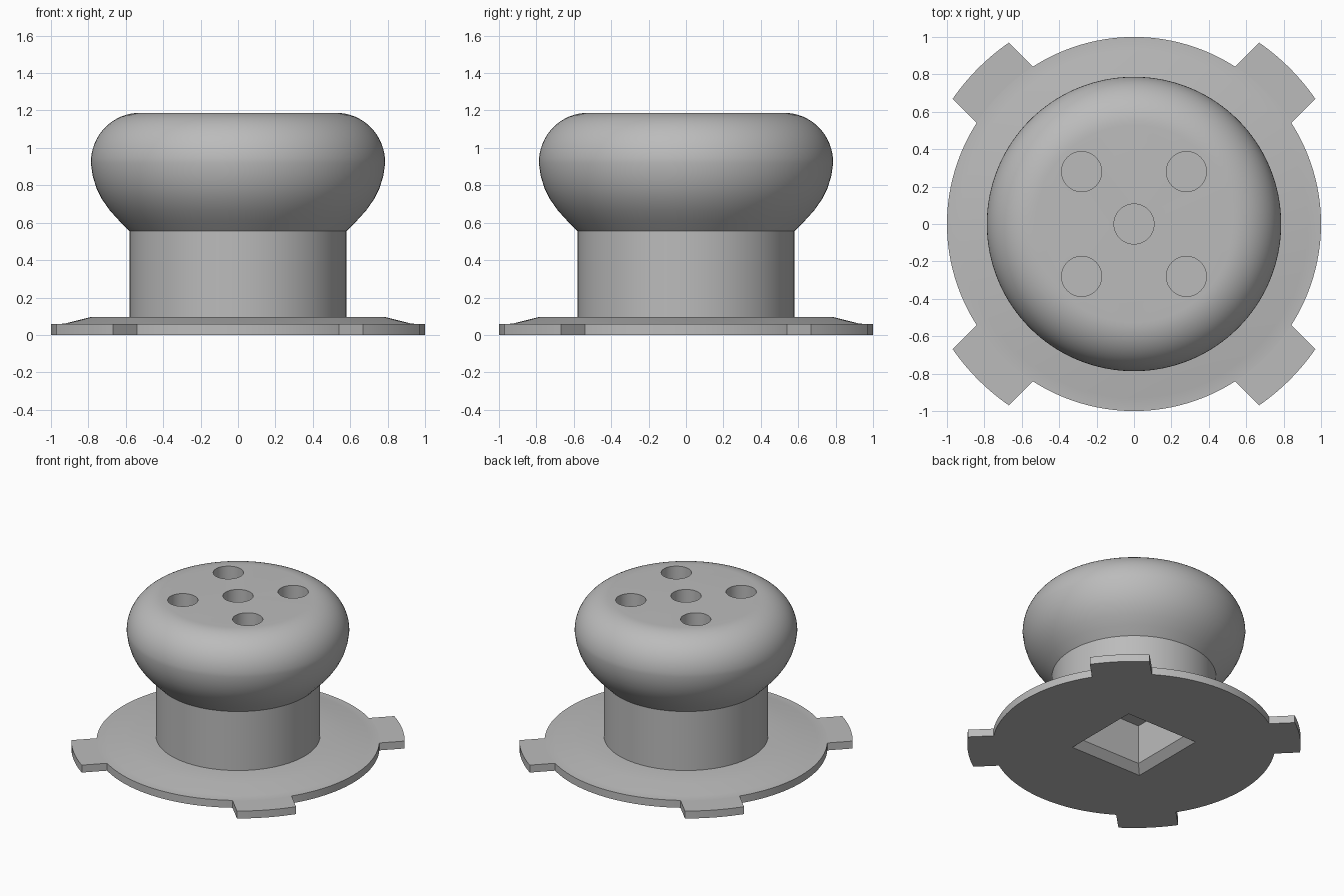
import bpy, bmesh, math

cube = bpy.data.objects.get("Cube")
if cube:
    bpy.data.objects.remove(cube, do_unlink=True)

SEGMENTS = 128

grey = bpy.data.materials.new("plain grey")
grey.use_nodes = True
color = (0.5, 0.5, 0.5, 1)
grey.diffuse_color = color
grey.node_tree.nodes["Principled BSDF"].inputs["Base Color"].default_value = color


def make_object(name, bm):
    bmesh.ops.recalc_face_normals(bm, faces=bm.faces)
    mesh = bpy.data.meshes.new(name)
    bm.to_mesh(mesh)
    bm.free()
    mesh.materials.append(grey)
    obj = bpy.data.objects.new(name, mesh)
    bpy.context.collection.objects.link(obj)
    return obj


def stack(name, rings):
    """Join horizontal rings of points into a closed solid."""
    bm = bmesh.new()
    loops = [[bm.verts.new(p) for p in ring] for ring in rings]
    for low, high in zip(loops, loops[1:]):
        for i in range(len(low)):
            j = (i + 1) % len(low)
            bm.faces.new((low[i], low[j], high[j], high[i]))
    bm.faces.new(loops[0][::-1])
    bm.faces.new(loops[-1])
    return make_object(name, bm)


def lathe(name, profile, center=(0, 0), count=SEGMENTS, turn=0.0):
    angles = [turn + math.tau * i / count for i in range(count)]
    return stack(name, [[(center[0] + r * math.cos(a), center[1] + r * math.sin(a), z)
                         for a in angles] for r, z in profile])


def activate(obj):
    bpy.ops.object.select_all(action='DESELECT')
    obj.select_set(True)
    bpy.context.view_layer.objects.active = obj


def cut(target, cutter):
    cutter.hide_render = True
    mod = target.modifiers.new("cut", 'BOOLEAN')
    mod.operation = 'DIFFERENCE'
    mod.solver = 'EXACT'
    mod.object = cutter
    activate(target)
    bpy.ops.object.modifier_apply(modifier=mod.name)


def smooth(obj, degrees):
    activate(obj)
    bpy.ops.object.shade_smooth_by_angle(angle=math.radians(degrees))


# Flange, post and rounded knob
flange = lathe("flange", [(1, 0), (1, 0.058), (0.93, 0.06), (0.79, 0.095), (0.5, 0.095)])
post = lathe("post", [(0.58, 0.09), (0.58, 0.555)])

knob_profile = [(0.58, 0.555), (0.635, 0.61), (0.685, 0.665), (0.727, 0.725),
                (0.757, 0.785), (0.777, 0.85)]
for i in range(17):
    a = math.pi / 2 * i / 16
    knob_profile.append((0.527 + 0.26 * math.cos(a), 0.92 + 0.267 * math.sin(a)))
knob = lathe("knob", knob_profile)

# Square socket with a chamfered mouth, cut up from below
root2 = math.sqrt(2)
socket = lathe("socket_cutter", [(0.319 * root2, -0.01), (0.255 * root2, 0.054),
                                 (0.255 * root2, 0.36)], count=4, turn=math.pi / 4)
for part in (flange, post):
    cut(part, socket)
bpy.data.objects.remove(socket, do_unlink=True)

# Five round holes in the top
for x, y in [(0, 0)] + [(sx * 0.28, sy * 0.28) for sx in (-1, 1) for sy in (-1, 1)]:
    drill = lathe("hole_cutter", [(0.107, 0.92), (0.107, 1.3)], (x, y), 48)
    cut(knob, drill)
    bpy.data.objects.remove(drill, do_unlink=True)

# Four locking tabs on the diagonals
INNER, OUTER, HALF_WIDTH, STEPS = 0.998, 1.178, 0.212, 10


def arc(radius, middle):
    spread = math.asin(HALF_WIDTH / radius)
    return [(radius * math.cos(middle + spread * (2 * i / STEPS - 1)),
             radius * math.sin(middle + spread * (2 * i / STEPS - 1)))
            for i in range(STEPS + 1)]


tabs = []
for k, side in enumerate(("back_left", "back_right", "front_right", "front_left")):
    middle = math.pi / 4 + k * math.pi / 2
    outline = arc(OUTER, middle) + arc(INNER, middle)[::-1]
    tabs.append(stack("tab_" + side, [[(x, y, z) for x, y in outline] for z in (0, 0.058)]))

for part in [post, knob] + tabs:
    smooth(part, 30)
smooth(flange, 20)
